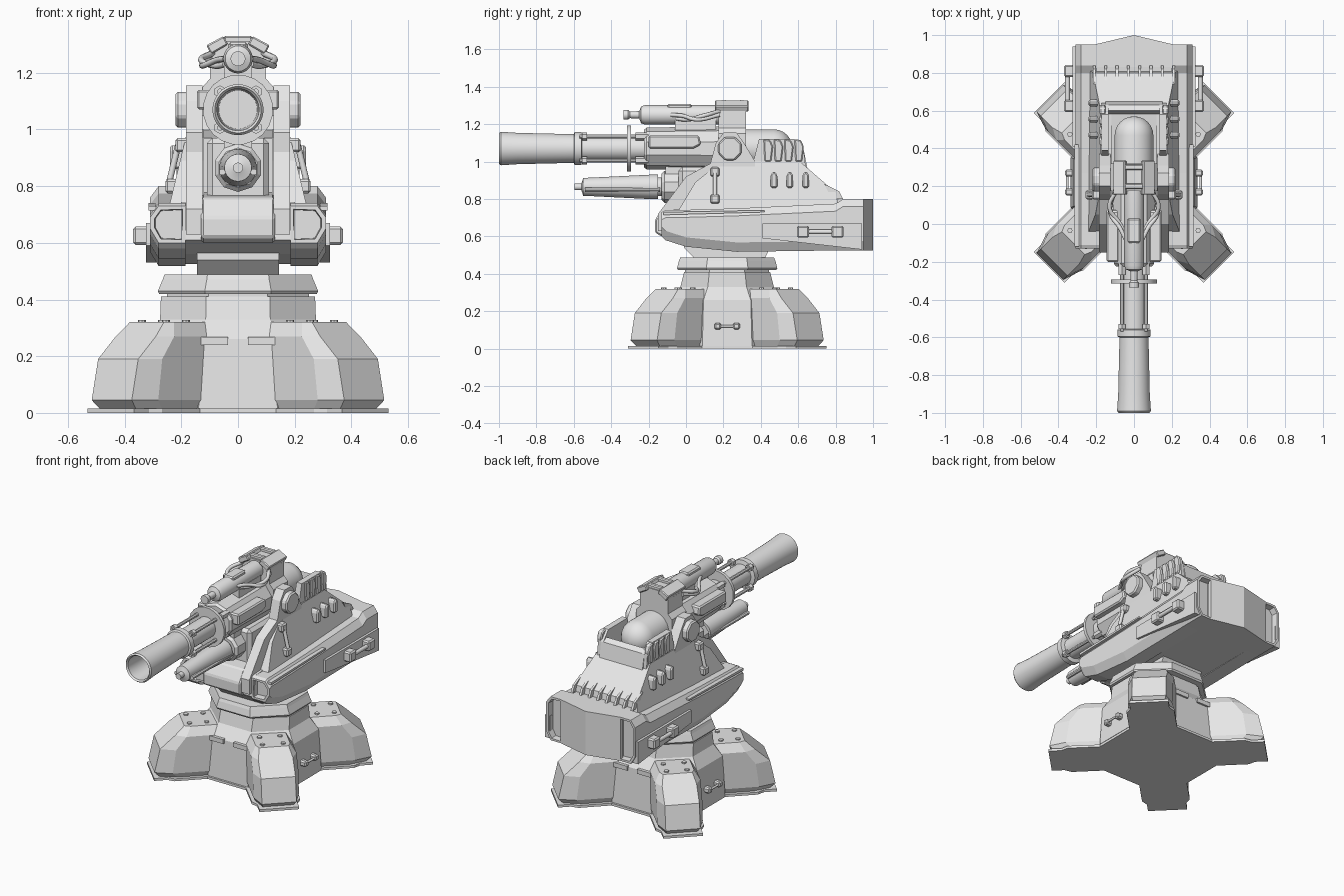
import bpy, bmesh
from math import sin, cos, pi, radians

cube = bpy.data.objects.get("Cube")
if cube:
    bpy.data.objects.remove(cube, do_unlink=True)

grey = bpy.data.materials.new("plain grey")
grey.use_nodes = True
grey.diffuse_color = (0.8, 0.8, 0.8, 1)
grey.node_tree.nodes["Principled BSDF"].inputs["Base Color"].default_value = (0.8, 0.8, 0.8, 1)
BASE_Y = 0.22
round_parts = []


def loft(name, rings, mirror="", base=False, inset=0, bevel=0):
    """Skin a list of matching rings and cap both ends."""
    bm = bmesh.new()
    rows = [[bm.verts.new(p) for p in ring] for ring in rings]
    n = len(rows[0])
    for a, b in zip(rows, rows[1:]):
        for i in range(n):
            j = (i + 1) % n
            bm.faces.new((a[i], a[j], b[j], b[i]))
    caps = [bm.faces.new(rows[0]), bm.faces.new(rows[-1])]
    bmesh.ops.recalc_face_normals(bm, faces=bm.faces)
    if inset:
        for cap in caps:
            bmesh.ops.inset_region(bm, faces=[cap], thickness=inset, depth=0)
            bmesh.ops.inset_region(bm, faces=[cap], thickness=0.003, depth=-0.04)
    mesh = bpy.data.meshes.new(name)
    bm.to_mesh(mesh)
    bm.free()
    mesh.materials.append(grey)
    ob = bpy.data.objects.new(name, mesh)
    bpy.context.collection.objects.link(ob)
    if base:
        ob.location.y = BASE_Y
    if bevel:
        mod = ob.modifiers.new("bevel", "BEVEL")
        mod.width, mod.segments = bevel, 1
    if mirror:
        mod = ob.modifiers.new("mirror", "MIRROR")
        mod.use_axis = ["X" in mirror, "Y" in mirror, False]
    return ob


def side(name, pts, x0, x1, **kw):
    """Extrude a (y, z) profile across x; x0 and x1 may depend on z."""
    f = [x if callable(x) else (lambda z, x=x: x) for x in (x0, x1)]
    return loft(name, [[(g(z), y, z) for y, z in pts] for g in f], **kw)


def box(name, x, y, z, **kw):
    return side(name, [(y[0], z[0]), (y[1], z[0]), (y[1], z[1]), (y[0], z[1])], x[0], x[1], **kw)


def lathe(name, prof, z, x=0, n=32, **kw):
    """Turn a (y, radius) profile around an axis along y."""
    rings = [[(x + r * cos(2 * pi * (i + .5) / n), y, z + r * sin(2 * pi * (i + .5) / n))
              for i in range(n)] for y, r in prof]
    ob = loft(name, rings, **kw)
    if n > 12:
        round_parts.append(ob)
    return ob


def disc(name, x, y, z, r, n, **kw):
    """Short cylinder along x."""
    return loft(name, [[(a, y + r * cos(2 * pi * (i + .5) / n), z + r * sin(2 * pi * (i + .5) / n))
                        for i in range(n)] for a in x], **kw)


def octagon(name, prof):
    """Upright eight-sided part from (z, half width, half depth)."""
    k = 1 / cos(pi / 8)
    return loft(name, [[(a * k * cos(pi / 8 + i * pi / 4), b * k * sin(pi / 8 + i * pi / 4), z)
                        for i in range(8)] for z, a, b in prof], base=True)


def arm(r, w, z, k=0):
    """Point on a diagonal base arm: reach r, sideways w."""
    a = pi / 4 + k * pi / 2
    return (r * cos(a) - w * sin(a), r * sin(a) + w * cos(a), z)


def tube(name, pts, radius):
    for s, tag in ((1, "left"), (-1, "right")):
        cu = bpy.data.curves.new(tag + "_" + name, "CURVE")
        cu.dimensions, cu.bevel_depth, cu.bevel_resolution, cu.resolution_u = "3D", radius, 2, 6
        cu.use_fill_caps = True
        sp = cu.splines.new("BEZIER")
        sp.bezier_points.add(len(pts) - 1)
        for bp, p in zip(sp.bezier_points, pts):
            bp.co = (s * p[0], p[1], p[2])
            bp.handle_left_type = bp.handle_right_type = "AUTO"
        cu.materials.append(grey)
        bpy.context.collection.objects.link(bpy.data.objects.new(cu.name, cu))


def handle(name, p, q, out, pad):
    """Grab handle: two pads and a rod, on both flanks."""
    for e in (p, q):
        box(name + "_pad", (e[0] - 0.03, e[0] + out), (e[1] - pad, e[1] + pad),
            (e[2] - pad, e[2] + pad), mirror="X", bevel=0.008)
    tube(name + "_rod", [(e[0] + out * 0.6, e[1], e[2]) for e in (p, q)], pad * 0.4)


# Base plate with four arms
half = [(.33, .14), (.52, .14), (.56, .115), (.635, .115)]
outline = [(r, -w) for r, w in half] + [(r, w) for r, w in reversed(half)]
loft("base_plate", [[arm(r, w, z, k) for k in range(4) for r, w in outline] for z in (0, .015)], base=True)

# Pedestal, collar and turret neck
octagon("pedestal", [(.015, .335, .32), (.26, .32, .305), (.33, .275, .25), (.41, .272, .23)])
octagon("pedestal_lip", [(.40, .25, .225), (.42, .25, .225)])
octagon("collar", [(.42, .278, .262), (.43, .283, .268), (.47, .266, .258), (.488, .26, .25)])
loft("turret_neck", [[(-.145, a, z), (.145, a, z), (.145, b, z), (-.145, b, z)]
                     for z, a, b in ((.48, .05, .42), (.54, -.01, .45), (.62, -.01, .45))])
for y in (-.318, .296):
    box("pedestal_slot", (.035, .13), (y, y + .022), (.24, .268), mirror="X", base=True)
handle("base_handle", (.335, .17, .12), (.335, .27, .12), .03, .018)

# Four legs with a broad root, narrow sloping toe and bolts
leg = [(.015, .50, .12, .60, .09), (.045, .53, .132, .63, .10), (.19, .51, .132, .598, .10),
       (.27, .45, .132, .51, .10), (.32, .42, .10, .455, .085)]
loft("leg", [[arm(.2, -d, z), arm(m, -d, z), arm(ro, -e, z), arm(ro, e, z), arm(m, d, z), arm(.2, d, z)]
             for z, m, d, ro, e in leg], mirror="XY", base=True)
for r in (.32, .42):
    for w in (-.06, .06):
        loft("leg_bolt", [[arm(r + .014 * cos(i * pi / 4), w + .014 * sin(i * pi / 4), z) for i in range(8)]
                          for z in (.31, .328)], mirror="XY", base=True)

# Lower hull and wedge tail
side("lower_hull", [(-.13, .61), (-.11, .74), (.83, .80), (.95, .80), (.95, .525), (.25, .525), (0, .56)], -.2, .2)
loft("hull_tail", [[(-.21, .93, z), (.21, .93, z), (.21, .95, z), (0, 1, z), (-.21, .95, z)] for z in (.525, .80)])
side("nose", [(-.165, .62), (-.165, .69), (-.12, .76), (.1, .78), (.1, .6), (-.13, .6)], -.13, .13, bevel=.008)

# Side sponsons, hollowed at both ends
stations = [(-.13, .60, .73), (-.11, .58, .74), (.0, .545, .742), (.27, .518, .75), (.80, .525, .775),
            (.84, .525, .80), (.95, .525, .80)]
loft("sponson", [[(.185, y, b), (.28, y, b), (.31, y, b + .05), (.31, y, t - .04), (.28, y, t), (.185, y, t)]
                 for y, b, t in stations], mirror="X", inset=.016)
side("sponson_plate", [(.41, .59), (.94, .53), (.94, .67), (.41, .67)], .29, .325, mirror="X")
side("sponson_rail", [(-.12, .715), (.42, .73), (.42, .74), (-.12, .73)], .29, .316, mirror="X")
handle("sponson_handle", (.325, .625, .625), (.325, .81, .625), .045, .032)


# Upper hull: tapering flanks, rear deck and gun cheeks
def flank(z):
    return .238 - (z - .75) * .24


side("flank_armour", [(-.04, .74), (.05, .89), (.15, .97), (.36, 1.0), (.61, 1.0), (.80, .835), (.82, .74)],
     .12, flank, mirror="X")
side("rear_deck", [(.28, .74), (.28, .97), (.61, 1.0), (.80, .835), (.82, .74)], -.125, .125)
side("gun_cheek", [(-.15, .63), (-.15, .72), (.0, .92), (.13, .99), (.16, 1.1), (.2, 1.155), (.27, 1.155),
                   (.31, 1.1), (.37, 1.0), (.37, .63)], .125, .184, mirror="X")
disc("pivot_cap", (.17, .205, .22), .235, 1.07, .068, 8, mirror="X", bevel=.008)
for z in (.80, .945):
    x = flank(z)
    box("flank_handle_pad", (x - .02, x + .03), (.13, .18), (z - .025, z + .025), mirror="X", bevel=.008)
tube("flank_handle_rod", [(flank(z) + .02, .155, z) for z in (.80, .945)], .011)
for y in (.47, .555, .64):
    side("vent_hook", [(y - .018, .86), (y + .018, .86), (y + .018, .93), (y, .95), (y - .018, .93)],
         .17, .24, mirror="X", bevel=.008)
for i in range(8):
    x = -.21 + i * .06
    side("deck_fin", [(.74, .88), (.82, .84), (.84, .80), (.78, .80)], x - .007, x + .007)

# Casing round the breech
side("breech_wall", [(.36, 1.0), (.39, 1.12), (.58, 1.12), (.63, 1.06), (.64, .97)], .135, .172, mirror="X")
side("breech_back", [(.58, .99), (.60, 1.08), (.63, 1.06), (.65, .96)], -.15, .15)
for i in range(4):
    y = .42 + i * .055
    side("breech_rib", [(y, 1.0), (y + .035, 1.0), (y + .045, 1.08), (y + .03, 1.115), (y - .005, 1.12)],
         .15, .182, mirror="X", bevel=.006)

# Main gun, bored at the muzzle, domed at the breech
AXIS = 1.07
lathe("barrel", [(-.75, .001), (-.75, .068), (-.99, .074), (-1, .082), (-.99, .09), (-.9, .084), (-.6, .077),
                 (-.595, .088), (-.56, .088), (-.555, .064), (-.2, .064)], AXIS)
lathe("flange", [(-.315, .06), (-.315, .124), (-.295, .124), (-.295, .06)], AXIS, n=20)
lathe("receiver", [(-.225, .10), (-.21, .112), (.2, .118)], AXIS, n=10)
dome = [(.47 + .1 * sin(a), max(.103 * cos(a), .001)) for a in [radians(d) for d in range(0, 91, 15)]]
lathe("breech_dome", [(.1, .103)] + dome, AXIS)
for i in range(4):
    a = (i + .5) * pi / 2
    c, s = cos(a), sin(a)
    lathe("recoil_rod", [(-.57, .011), (-.2, .011)], AXIS + .09 * s, .09 * c, n=8)
    lathe("rod_lug", [(-.555, .022), (-.53, .022)], AXIS + .09 * s, .09 * c, n=6)
    lathe("rod_nut", [(-.27, .022), (-.2, .022)], AXIS + .09 * s, .09 * c, n=6)
side("receiver_block", [(-.2, 1.07), (-.2, 1.14), (.07, 1.14), (.08, 1.09), (.04, 1.07)], .08, .145,
     mirror="X", bevel=.008)

# Lower gun and its mount
lathe("lower_gun", [(-.595, .018), (-.56, .018), (-.555, .03), (-.55, .048), (-.5, .05), (-.18, .066),
                    (-.15, .066), (-.15, .05), (-.1, .05)], .865)
lathe("lower_gun_collar", [(-.13, .07), (-.115, .085), (.1, .085)], .865, n=10)
for x in (-.055, .055):
    lathe("lower_gun_rod", [(-.54, .012), (-.14, .012)], .85, x, n=8)
box("gun_mount", (-.11, .11), (-.04, .3), (.74, .97), bevel=.02)
box("gun_link", (-.05, .05), (-.11, .1), (.86, 1.0))

# Upper tube, saddle and hoses
lathe("upper_tube", [(-.335, .012), (-.335, .026), (-.31, .026), (-.3, .018), (-.25, .02), (-.24, .045),
                     (-.22, .052), (.2, .052)], 1.25)
box("tube_saddle", (-.035, .035), (-.1, .03), (1.28, 1.308), bevel=.008)
box("tube_bracket", (-.05, .05), (-.06, .16), (1.15, 1.23))
tube("upper_hose", [(.045, -.08, 1.25), (.075, -.02, 1.245), (.125, .06, 1.225), (.10, .18, 1.25)], .011)
tube("lower_hose", [(.045, -.05, 1.23), (.08, .01, 1.225), (.13, .09, 1.245), (.09, .18, 1.27)], .011)

# Arched head over the gun with tilted shoulder plates
arch = [(.125, 1.05), (.125, 1.15), (.098, 1.18), (.098, 1.27), (.05, 1.31)]
section = arch + [(-x, z) for x, z in reversed(arch)]
loft("head", [[(x, y, z) for x, z in section] for y in (.175, .32)])
shoulder = [(.05, 1.33), (.035, 1.30), (.095, 1.265), (.112, 1.297)]
loft("head_shoulder", [[(x, y, z) for x, z in shoulder] for y in (.155, .335)], mirror="X", bevel=.005)
for y in (.185, .285):
    box("head_band", (-.05, .05), (y, y + .03), (1.29, 1.33), bevel=.006)

# Smooth the turned parts, keeping hard edges
bpy.ops.object.select_all(action="DESELECT")
for ob in round_parts:
    ob.select_set(True)
bpy.context.view_layer.objects.active = round_parts[0]
bpy.ops.object.shade_smooth_by_angle(angle=radians(35))
